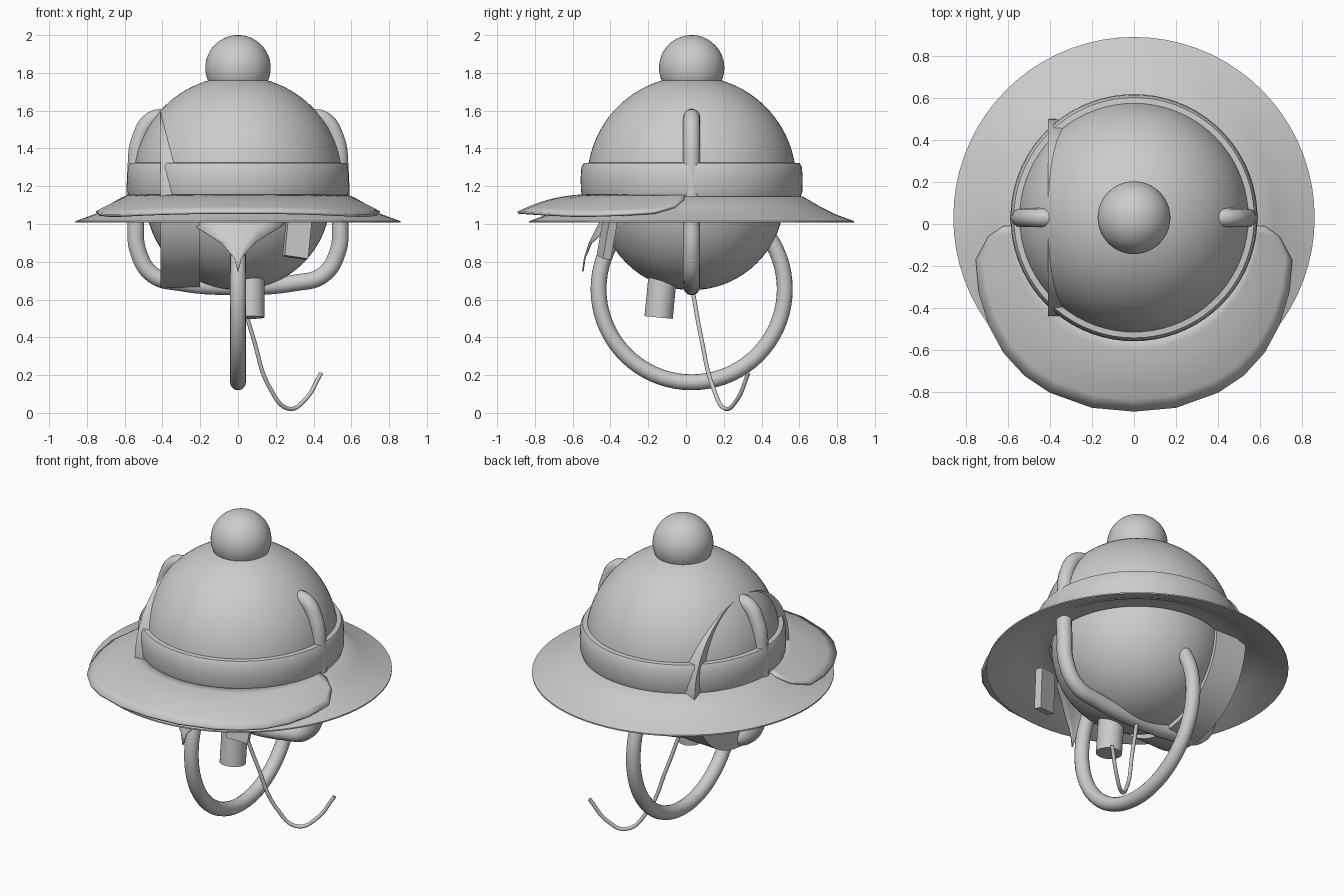
import bpy, bmesh
from math import sin, cos, pi, radians, hypot, atan2
from mathutils import Vector

if "Cube" in bpy.data.objects:
    bpy.data.objects.remove(bpy.data.objects["Cube"])

CY = 0.03  # common axis in y


def smooth(o, angle=35):
    bpy.ops.object.select_all(action='DESELECT')
    o.select_set(True)
    bpy.context.view_layer.objects.active = o
    bpy.ops.object.shade_smooth_by_angle(angle=radians(angle))
    return o


def mesh_obj(name, verts, faces):
    me = bpy.data.meshes.new(name)
    me.from_pydata(verts, [], faces)
    bm = bmesh.new()
    bm.from_mesh(me)
    bmesh.ops.recalc_face_normals(bm, faces=bm.faces)
    bm.to_mesh(me)
    bm.free()
    o = bpy.data.objects.new(name, me)
    bpy.context.collection.objects.link(o)
    return smooth(o)


def ball(name, r, z):
    bpy.ops.mesh.primitive_uv_sphere_add(segments=64, ring_count=32, radius=r, location=(0, CY, z))
    o = bpy.context.object
    o.name = name
    return smooth(o)


def lathe(name, profile, n=72):
    k = len(profile)
    verts = [(r * cos(2 * pi * i / n), CY + r * sin(2 * pi * i / n), z)
             for i in range(n) for r, z in profile]
    faces = [(i * k + j, i * k + (j + 1) % k, (i + 1) % n * k + (j + 1) % k, (i + 1) % n * k + j)
             for i in range(n) for j in range(k)]
    return mesh_obj(name, verts, faces)


def tube(name, pts, r):
    cu = bpy.data.curves.new(name, 'CURVE')
    cu.dimensions = '3D'
    cu.bevel_depth = r
    cu.bevel_resolution = 5
    cu.use_fill_caps = True
    cu.resolution_u = 12
    sp = cu.splines.new('BEZIER')
    sp.bezier_points.add(len(pts) - 1)
    for b, p in zip(sp.bezier_points, pts):
        b.co = p
        b.handle_left_type = b.handle_right_type = 'AUTO'
    o = bpy.data.objects.new(name, cu)
    bpy.context.collection.objects.link(o)
    return o


def rod(name, a, b, r1, r2, n=32):
    a, b = Vector(a), Vector(b)
    bpy.ops.mesh.primitive_cone_add(vertices=n, radius1=r1, radius2=r2,
                                    depth=(b - a).length, location=(a + b) / 2)
    o = bpy.context.object
    o.name = name
    o.rotation_euler = (b - a).to_track_quat('Z', 'Y').to_euler()
    return smooth(o)


# head, crown and top ball
ball("head", 0.49, 1.14)
lathe("crown", [(0.553 * cos(t * pi / 48), 1.23 + 0.553 * sin(t * pi / 48)) for t in range(25)]
      + [(0.001, 1.2), (0.553, 1.2)])
ball("pompom", 0.173, 1.827)

# hat band and sloping brim
lathe("hat_band", [(0.5, 1.14), (0.575, 1.14), (0.586, 1.17), (0.588, 1.24), (0.584, 1.3),
                   (0.572, 1.322), (0.54, 1.325), (0.5, 1.3)])
lathe("brim", [(0.5, 1.15), (0.59, 1.145), (0.67, 1.098), (0.76, 1.052), (0.86, 1.015),
               (0.86, 1.007), (0.76, 1.038), (0.67, 1.08), (0.58, 1.13), (0.5, 1.13)])

# front visor: strips from the band out to a rounded edge
half = [(0, -0.89, 1.06), (0.2, -0.872, 1.06), (0.4, -0.80, 1.055), (0.52, -0.72, 1.05),
        (0.62, -0.61, 1.045), (0.69, -0.48, 1.045), (0.735, -0.33, 1.05), (0.75, -0.17, 1.06),
        (0.69, -0.06, 1.09), (0.62, -0.01, 1.13)]
edge = [(-x, y, z) for x, y, z in half[:0:-1]] + half
S = 6
verts = []
for x, y, z in edge:
    a = atan2(y - CY, x)
    inner = Vector((0.57 * cos(a), CY + 0.57 * sin(a), 1.15))
    for s in range(S + 1):
        t = s / S
        p = inner.lerp(Vector((x, y, z)), t)
        p.z += 0.02 * sin(pi * t) * max(0, -sin(a))
        verts.append(p)
K = S + 1
visor = mesh_obj("visor", verts, [(i * K + j, i * K + j + 1, (i + 1) * K + j + 1, (i + 1) * K + j)
                                  for i in range(len(edge) - 1) for j in range(S)])
m = visor.modifiers.new("thickness", 'SOLIDIFY')
m.thickness = 0.015
m.offset = 0

# strap running down both sides and under the head
side = [(0.36, 1.56), (0.45, 1.555), (0.52, 1.45), (0.541, 1.3), (0.541, 1.0), (0.53, 0.86),
        (0.45, 0.73), (0.3, 0.688)]
strap = [(x, CY, z) for x, z in side] + [(0, CY, 0.668)] + [(-x, CY, z) for x, z in side[::-1]]
tube("chin_strap", strap, 0.045)

# hanging ring
bpy.ops.mesh.primitive_torus_add(major_radius=0.493, minor_radius=0.042, major_segments=72,
                                 minor_segments=16, location=(0, CY, 0.655), rotation=(0, pi / 2, 0))
bpy.context.object.name = "hanging_ring"
smooth(bpy.context.object)

# trailing wire
tube("wire", [(0, 0.03, 0.68), (0.08, 0.08, 0.4), (0.17, 0.145, 0.13), (0.27, 0.21, 0.022),
              (0.355, 0.27, 0.07), (0.44, 0.33, 0.21)], 0.011)

# peg under the head, and side disc partly buried in the hat
rod("lower_peg", (0.065, -0.145, 0.505), (0.065, -0.12, 0.76), 0.075, 0.075)
rod("side_disc", (-0.41, CY, 1.13), (-0.2, CY, 1.13), 0.47, 0.465, 64)

# small tag on the front right
bpy.ops.mesh.primitive_cube_add(size=1, location=(0.315, -0.415, 0.94), rotation=(radians(-8), radians(8), radians(15)))
tag = bpy.context.object
tag.name = "front_tag"
tag.scale = (0.13, 0.045, 0.24)
tag.modifiers.new("round", 'BEVEL').width = 0.008

# thin curved triangular flap at the front
rows = [(0.29, -0.44, 1.04), (0.23, -0.47, 0.99), (0.09, -0.515, 0.9), (0.02, -0.54, 0.82), (0.002, -0.55, 0.75)]
verts = [(w * u, y + 0.1 * (w * u / 0.29) ** 2, z) for w, y, z in rows for u in (-1, -0.5, 0, 0.5, 1)]
flap = mesh_obj("front_flap", verts, [(i * 5 + j, i * 5 + j + 1, i * 5 + j + 6, i * 5 + j + 5)
                                      for i in range(4) for j in range(4)])
flap.modifiers.new("thickness", 'SOLIDIFY').thickness = 0.008
